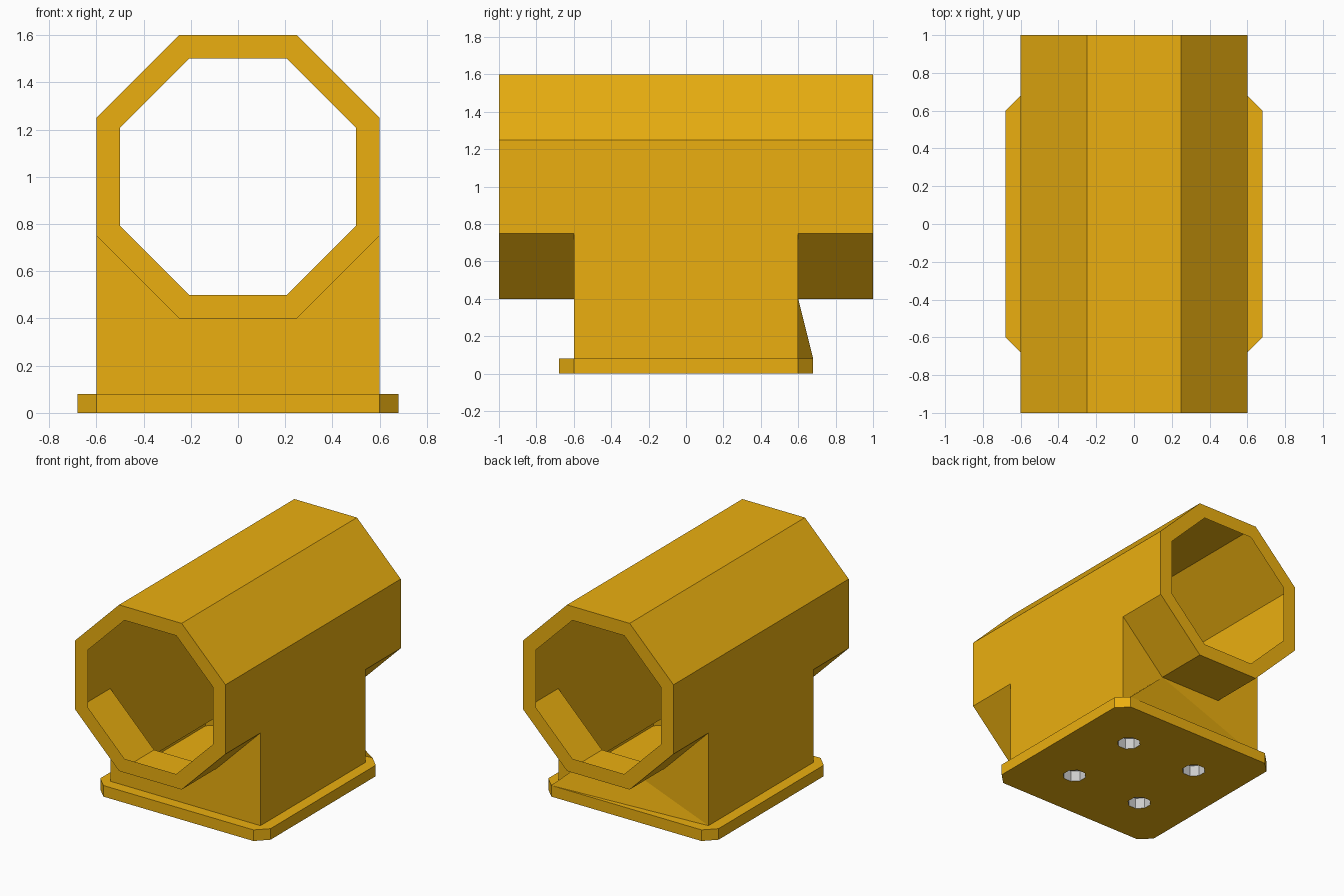
import bpy, bmesh, math

if "Cube" in bpy.data.objects:
    bpy.data.objects.remove(bpy.data.objects["Cube"])

def loop(bm, pts):
    """Closed ring of edges through the points."""
    vs = [bm.verts.new(p) for p in pts]
    return [bm.edges.new((vs[i], vs[(i + 1) % len(vs)])) for i in range(len(vs))]

def fill(bm, *loops):
    """Flat face filling an outline, further loops are holes."""
    edges = [e for pts in loops for e in loop(bm, pts)]
    bmesh.ops.triangle_fill(bm, edges=edges, use_beauty=True)
    flat = list({f for e in edges for f in e.link_faces})
    bmesh.ops.dissolve_limit(bm, angle_limit=0.001, edges=list({e for f in flat for e in f.edges}),
                             verts=[]) if len(loops) == 1 else None

def strip(bm, a, b, closed=True):
    """Wall of quads between two matching outlines."""
    n = len(a)
    for i in range(n if closed else n - 1):
        j = (i + 1) % n
        bm.faces.new([bm.verts.new(p) for p in (a[i], a[j], b[j], b[i])])

def finish(bm, name, mat=None):
    bmesh.ops.remove_doubles(bm, verts=bm.verts, dist=0.0005)
    bmesh.ops.recalc_face_normals(bm, faces=bm.faces)
    me = bpy.data.meshes.new(name)
    bm.to_mesh(me)
    bm.free()
    if mat:
        me.materials.append(mat)
    ob = bpy.data.objects.new(name, me)
    bpy.context.collection.objects.link(ob)
    return ob

def at_y(pts, y):
    return [(x, y, z) for x, z in pts]

def at_z(pts, z):
    return [(x, y, z) for x, y in pts]

def octagon(h, c, cz=0):
    """Octagon of half width h with half side c."""
    return [(x, z + cz) for x, z in ((-h, -c), (-h, c), (-c, h), (c, h),
                                     (h, c), (h, -c), (c, -h), (-c, -h))]

yellow = bpy.data.materials.new("yellow")
yellow.diffuse_color = (0.83, 0.43, 0.005, 1)
yellow.use_nodes = True
yellow.node_tree.nodes["Principled BSDF"].inputs["Base Color"].default_value = yellow.diffuse_color

outer = octagon(0.6, 0.25, 1.0)
inner = octagon(0.5, 0.207, 1.0)
T = 0.08      # flange thickness
bolts = [(sx * 0.29, sy * 0.29) for sx in (-1, 1) for sy in (-1, 1)]

def bolt_ring(x, y):
    return [(x + 0.08 * math.cos(math.pi * (i + .5) / 4),
             y + 0.08 * math.sin(math.pi * (i + .5) / 4)) for i in range(8)]

# Hollow housing: octagonal ends with thin rims
bm = bmesh.new()
for s in (-1, 1):
    strip(bm, at_y(outer, s), at_y(outer, s * 0.6))
    fill(bm, at_y(outer, s), at_y(inner, s))

# Middle section, open at the bottom with straight sides
mid = [(-0.6, T)] + outer[:6] + [(0.6, T)]
strip(bm, at_y(mid, -0.6), at_y(mid, 0.6), closed=False)

# Front wall under the tube
fill(bm, at_y([(-0.6, T), (-0.6, 0.75), (-0.25, 0.4), (0.25, 0.4),
               (0.6, 0.75), (0.6, T)], -0.6))

# Back wall, with one panel leaning out to the flange edge
a, b, c, d = (0.25, 0.6, 0.4), (-0.6, 0.6, T), (0.6, 0.68, T), (0.6, 0.6, T)
for tri in ((b, (-0.6, 0.6, 0.75), (-0.25, 0.6, 0.4)), (b, (-0.25, 0.6, 0.4), a),
            (a, (0.6, 0.6, 0.75), d), (a, c, b)):
    bm.faces.new([bm.verts.new(p) for p in tri])

# Flange with cut corners and bolt holes in the underside
rim = octagon(0.68, 0.6)
square = [(-0.6, -0.6), (-0.6, 0.6), (0.6, 0.6), (0.6, -0.6)]
strip(bm, at_z(rim, 0), at_z(rim, T))
fill(bm, at_z(rim, T), at_z(square, T))
fill(bm, at_z(rim, 0), *[at_z(bolt_ring(*p), 0) for p in bolts])
finish(bm, "housing", yellow)

# Grey bolt sockets, facing inward
bm = bmesh.new()
for p in bolts:
    ring = bolt_ring(*p)
    strip(bm, at_z(ring, 0), at_z(ring, T))
    bm.faces.new([bm.verts.new(q) for q in at_z(ring, T)])
sockets = finish(bm, "bolt_sockets")
sockets.data.flip_normals()
